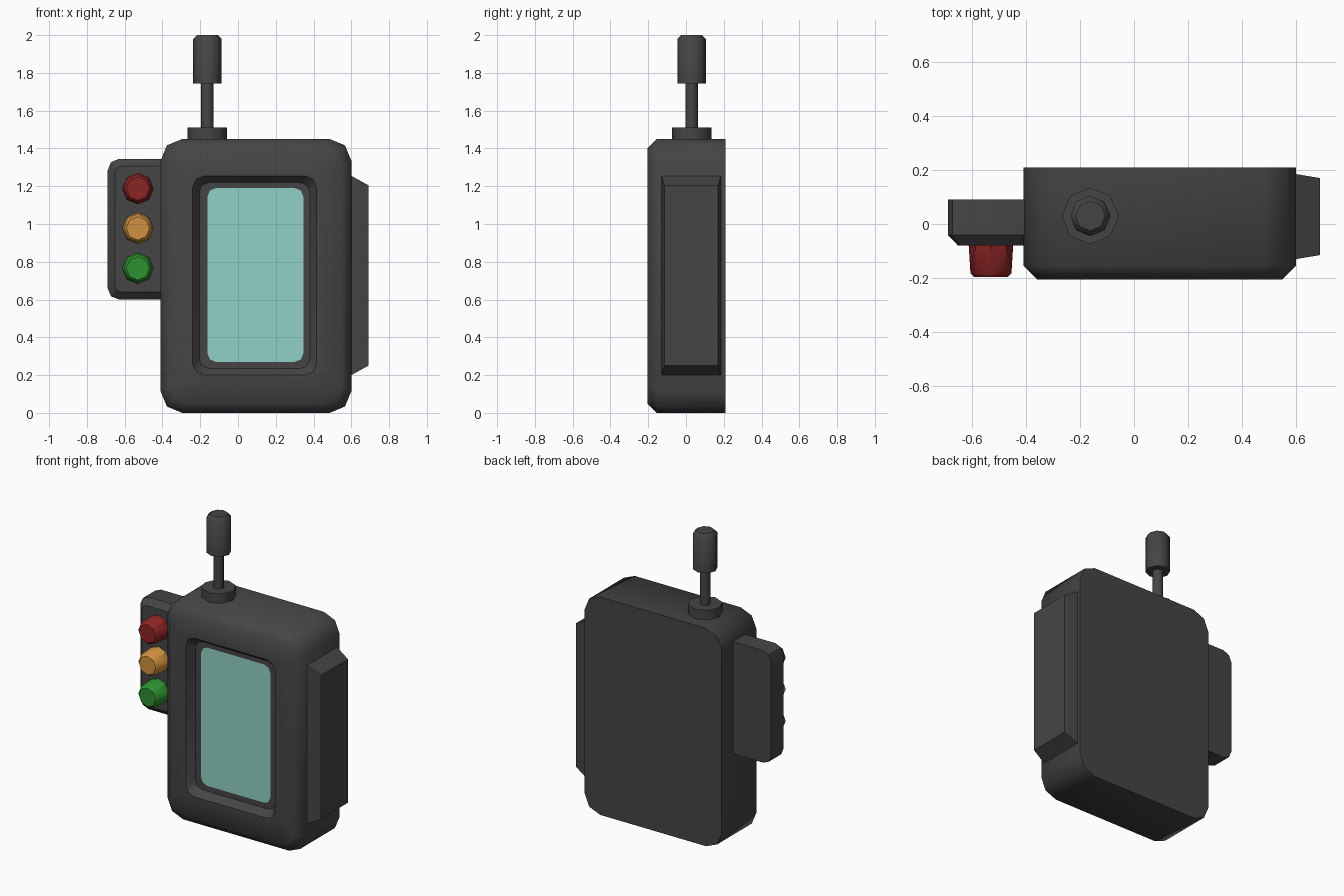
import bpy, bmesh, math

if "Cube" in bpy.data.objects:
    bpy.data.objects.remove(bpy.data.objects["Cube"])


def material(name, rgb):
    m = bpy.data.materials.new(name)
    m.diffuse_color = (*rgb, 1)
    m.use_nodes = True
    m.node_tree.nodes["Principled BSDF"].inputs["Base Color"].default_value = m.diffuse_color
    return m


GREY = material("dark grey", (0.06, 0.06, 0.06))
SCREEN = material("pale teal", (0.28, 0.64, 0.57))
RED = material("dark red", (0.26, 0.018, 0.018))
ORANGE = material("orange", (0.62, 0.28, 0.05))
GREEN = material("green", (0.025, 0.29, 0.03))


def rounded(x0, x1, z0, z1, r_left, r_right, seg):
    """Rounded rectangle outline in x, z."""
    pts = []
    corners = [(x1, z1, -1, -1, r_right, 0), (x0, z1, 1, -1, r_left, 90),
               (x0, z0, 1, 1, r_left, 180), (x1, z0, -1, 1, r_right, 270)]
    for x, z, sx, sz, r, start in corners:
        for i in range(seg + 1):
            a = math.radians(start + 90 * i / seg)
            pts.append((x + sx * r + r * math.cos(a), z + sz * r + r * math.sin(a)))
    return pts


def loft(name, rings, mats, smooth=50, last_mat=0):
    """Skin a list of equal-length rings of 3D points and cap both ends."""
    bm = bmesh.new()
    loops = [[bm.verts.new(p) for p in ring] for ring in rings]
    n = len(loops[0])
    for a, b in zip(loops, loops[1:]):
        for i in range(n):
            j = (i + 1) % n
            bm.faces.new((a[i], a[j], b[j], b[i]))
    bm.faces.new(loops[0][::-1])
    bm.faces.new(loops[-1]).material_index = last_mat
    bmesh.ops.remove_doubles(bm, verts=bm.verts, dist=1e-5)
    bmesh.ops.recalc_face_normals(bm, faces=bm.faces)
    me = bpy.data.meshes.new(name)
    bm.to_mesh(me)
    bm.free()
    for m in mats:
        me.materials.append(m)
    for p in me.polygons:
        p.use_smooth = True
    me.set_sharp_from_angle(angle=math.radians(smooth))
    ob = bpy.data.objects.new(name, me)
    bpy.context.collection.objects.link(ob)
    return ob


def at_y(pts, y):
    return [(x, y, z) for x, z in pts]


def octagon(r):
    return [(r * math.cos(i * math.pi / 4), r * math.sin(i * math.pi / 4)) for i in range(8)]


# main case with chamfered front, sloped recess and screen face
case_rings = [(-0.41, 0.60, 0.0, 1.45, 0.115, 0.21),
              (-0.41, 0.60, 0.0, 1.45, 0.115, -0.155),
              (-0.36, 0.55, 0.05, 1.40, 0.095, -0.205),
              (-0.24, 0.415, 0.20, 1.255, 0.06, -0.205),
              (-0.205, 0.38, 0.235, 1.22, 0.05, -0.155),
              (-0.162, 0.346, 0.27, 1.19, 0.045, -0.155)]
loft("case", [at_y(rounded(x0, x1, z0, z1, r, r, 2), y)
              for x0, x1, z0, z1, r, y in case_rings], [GREY, SCREEN], 50, 1)

# button housing on the left side
loft("button_housing", [at_y(rounded(-0.69, -0.38, 0.60, 1.345, 0.06, 0.002, 2), 0.09),
                        at_y(rounded(-0.69, -0.38, 0.60, 1.345, 0.06, 0.002, 2), -0.04),
                        at_y(rounded(-0.652, -0.38, 0.64, 1.308, 0.035, 0.002, 2), -0.08)],
     [GREY], 30)

# three tapered octagonal buttons
for name, z, mat in (("top_button", 1.187, RED), ("middle_button", 0.977, ORANGE),
                     ("bottom_button", 0.765, GREEN)):
    loft(name, [at_y([(x - 0.53, h + z) for x, h in octagon(r)], y)
                for r, y in ((0.083, -0.07), (0.076, -0.182), (0.062, -0.197))], [mat], 40)

# tapered plate on the right side
loft("side_plate", [[(x, y0, z0), (x, y1, z0), (x, y1, z1), (x, y0, z1)]
                    for x, y0, y1, z0, z1 in ((0.58, -0.13, 0.185, 0.20, 1.255),
                                              (0.60, -0.13, 0.185, 0.20, 1.255),
                                              (0.69, -0.115, 0.17, 0.25, 1.205))], [GREY], 10)


# antenna: foot, rod and cap
def turned(name, profile):
    loft(name, [[(x - 0.162, y + 0.03, z) for x, y in octagon(r)] for r, z in profile], [GREY], 46)


turned("antenna_foot", [(0.105, 1.44), (0.105, 1.512)])
turned("antenna_rod", [(0.033, 1.50), (0.033, 1.76)])
turned("antenna_cap", [(0.075, 1.745), (0.075, 1.98), (0.055, 2.0)])
